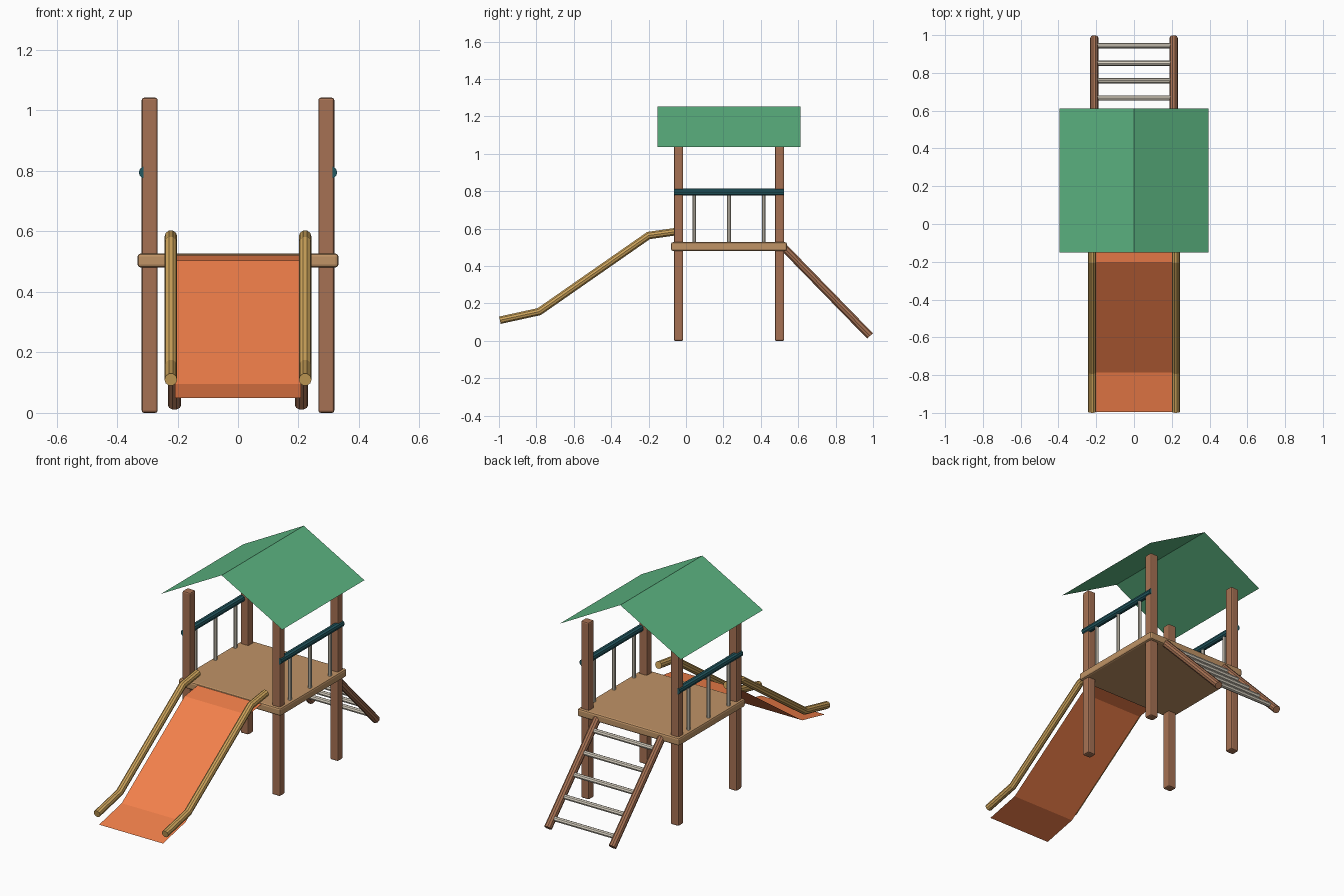
import bpy, bmesh, math
from mathutils import Vector

if "Cube" in bpy.data.objects:
    bpy.data.objects.remove(bpy.data.objects["Cube"])


def material(name, r, g, b):
    m = bpy.data.materials.new(name)
    m.diffuse_color = [(c / 255) ** 2.2 for c in (r, g, b)] + [1]
    m.use_nodes = True
    m.node_tree.nodes["Principled BSDF"].inputs["Base Color"].default_value = m.diffuse_color
    return m


WOOD = material("brown_wood", 165, 113, 84)
DECK = material("tan_wood", 190, 146, 102)
ORANGE = material("orange_plastic", 242, 127, 76)
GOLD = material("golden_wood", 205, 163, 92)
GREEN = material("green_canvas", 92, 178, 128)
TEAL = material("teal_paint", 40, 90, 98)
PALE = material("pale_metal", 216, 208, 192)


def finish(name, bm, mat):
    me = bpy.data.meshes.new(name)
    bm.to_mesh(me)
    bm.free()
    me.materials.append(mat)
    ob = bpy.data.objects.new(name, me)
    bpy.context.collection.objects.link(ob)
    return ob


def box(name, centre, size, bevel, mat):
    bm = bmesh.new()
    bmesh.ops.create_cube(bm, size=1)
    for v in bm.verts:
        v.co = Vector(centre) + Vector(a * b for a, b in zip(v.co, size))
    bmesh.ops.bevel(bm, geom=bm.edges[:], offset=bevel, segments=2,
                    profile=0.5, affect='EDGES')
    return finish(name, bm, mat)


def tube(name, path, radius, mat, sides=10):
    """Capped tube with mitred corners along a planar path."""
    pts = [Vector(p) for p in path]
    dirs = [(b - a).normalized() for a, b in zip(pts, pts[1:])]
    side = Vector((0, 1, 0)) if abs(dirs[0].x) > 0.9 else Vector((1, 0, 0))
    bm = bmesh.new()
    rings = []
    for i, p in enumerate(pts):
        d0, d1 = dirs[max(i - 1, 0)], dirs[min(i, len(dirs) - 1)]
        t = (d0 + d1).normalized()
        up = side.cross(t) / t.dot(d1)
        rings.append([bm.verts.new(p + radius * (side * math.cos(a) + up * math.sin(a)))
                      for a in (2 * math.pi * k / sides for k in range(sides))])
    for r0, r1 in zip(rings, rings[1:]):
        for k in range(sides):
            j = (k + 1) % sides
            bm.faces.new((r0[k], r0[j], r1[j], r1[k]))
    bm.faces.new(rings[0][::-1])
    bm.faces.new(rings[-1])
    bmesh.ops.recalc_face_normals(bm, faces=bm.faces[:])
    return finish(name, bm, mat)


def sheet(name, edge_a, edge_b, mat):
    """Thin strip of flat panels between two matching edges."""
    bm = bmesh.new()
    a = [bm.verts.new(p) for p in edge_a]
    b = [bm.verts.new(p) for p in edge_b]
    for i in range(len(a) - 1):
        bm.faces.new((a[i], a[i + 1], b[i + 1], b[i]))
    return finish(name, bm, mat)


MID = 0.23  # tower centre in y

# tower: corner posts and deck
for sx in (-1, 1):
    for sy in (-1, 1):
        box("corner_post", (sx * 0.292, MID + sy * 0.27, 0.521),
            (0.053, 0.05, 1.042), 0.008, WOOD)
box("deck", (0, MID, 0.504), (0.664, 0.62, 0.046), 0.01, DECK)

# side railings with balusters
for sx in (-1, 1):
    x = sx * 0.308
    tube("hand_rail", [(x, -0.064, 0.795), (x, 0.524, 0.795)], 0.02, TEAL)
    for dy in (-0.186, 0, 0.186):
        tube("baluster", [(x, MID + dy, 0.52), (x, MID + dy, 0.795)], 0.01, PALE, 8)

# gabled roof sheet
gable = [(-0.395, 1.037), (0, 1.252), (0.395, 1.037)]
sheet("roof", [(x, -0.152, z) for x, z in gable],
      [(x, 0.612, z) for x, z in gable], GREEN)

# slide surface and its side rails
slide = [(-0.995, 0.05), (-0.785, 0.096), (-0.2, 0.503), (-0.06, 0.523)]
sheet("slide", [(0.208, y, z) for y, z in slide],
      [(-0.208, y, z) for y, z in slide], ORANGE)
for sx in (-1, 1):
    tube("slide_rail", [(sx * 0.222, y, z + 0.06) for y, z in slide], 0.021, GOLD)

# ladder rails and rungs
top, foot = (0.525, 0.497), (0.984, 0.026)
for sx in (-1, 1):
    tube("ladder_rail", [(sx * 0.21, *top), (sx * 0.21, *foot)], 0.022, WOOD)
for i in range(5):
    y = 0.575 + 0.092 * i
    z = top[1] + (y - top[0]) * (foot[1] - top[1]) / (foot[0] - top[0])
    tube("rung", [(-0.205, y, z), (0.205, y, z)], 0.014, PALE, 8)
